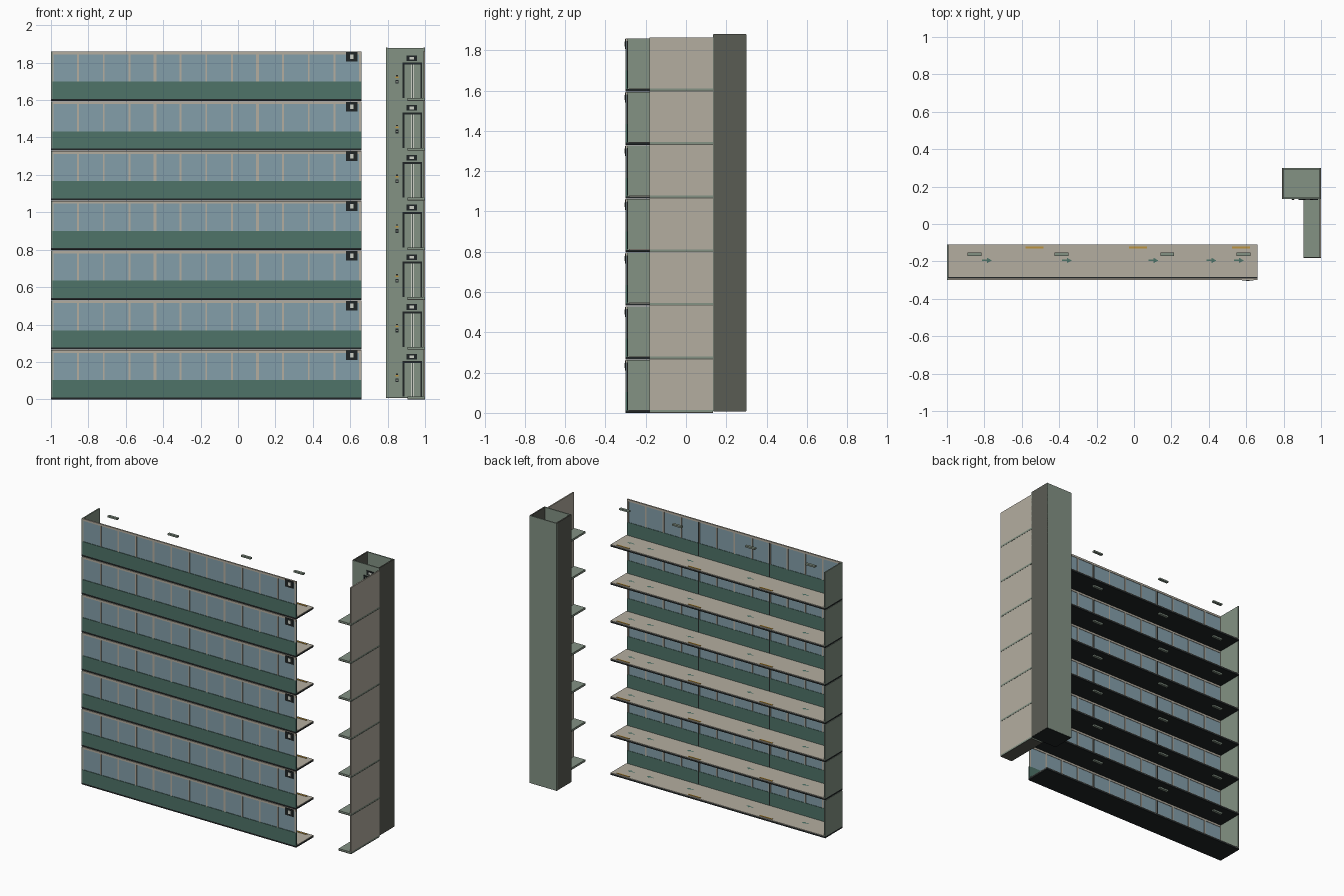
import bpy, bmesh

cube = bpy.data.objects.get("Cube")
if cube:
    bpy.data.objects.remove(cube)


def material(name, r, g, b):
    # sRGB bytes to linear colour
    lin = [(c / 255 / 12.92) if c < 11 else ((c / 255 + 0.055) / 1.055) ** 2.4 for c in (r, g, b)]
    m = bpy.data.materials.new(name)
    m.use_nodes = True
    m.diffuse_color = (*lin, 1)
    m.node_tree.nodes["Principled BSDF"].inputs["Base Color"].default_value = (*lin, 1)
    return m


beige = material("warm beige", 180, 174, 160)
green = material("deep green", 78, 115, 104)
glass_blue = material("glass blue", 132, 159, 170)
sage = material("sage grey", 131, 146, 132)
olive = material("dark olive grey", 90, 92, 84)
black = material("charcoal", 32, 37, 38)
gold = material("gold", 190, 148, 62)
pale = material("pale grey", 205, 208, 198)

FLOORS = 7
PITCH = 0.266


def part(name, boxes, mat, repeat=True):
    """One object from (x0, x1, y0, y1, z0, z1) boxes, repeated on every floor."""
    bm = bmesh.new()
    for x0, x1, y0, y1, z0, z1 in boxes:
        geom = bmesh.ops.create_cube(bm, size=1)["verts"]
        bmesh.ops.scale(bm, vec=(x1 - x0, y1 - y0, z1 - z0), verts=geom)
        bmesh.ops.translate(bm, vec=((x0 + x1) / 2, (y0 + y1) / 2, (z0 + z1) / 2), verts=geom)
    return finish(name, bm, mat, repeat)


def finish(name, bm, mat, repeat=True):
    mesh = bpy.data.meshes.new(name)
    bm.to_mesh(mesh)
    bm.free()
    mesh.materials.append(mat)
    obj = bpy.data.objects.new(name, mesh)
    bpy.context.collection.objects.link(obj)
    if repeat:
        arr = obj.modifiers.new("floors", "ARRAY")
        arr.count = FLOORS
        arr.use_relative_offset = False
        arr.use_constant_offset = True
        arr.constant_offset_displace = (0, 0, PITCH)
    return obj


# Gallery: slabs, floor finish and end wall
L, R = -1.0, 0.66
F, B = -0.30, -0.11
TOP = PITCH
part("gallery_slab", [(L, R, F, B, 0, 0.011)], black)
part("gallery_floor", [(L + 0.008, R, F + 0.016, B, 0.011, 0.015)], beige)
part("gallery_end_wall", [(L, L + 0.008, F, B, 0.011, TOP - 0.003)], sage)

# Gallery front: parapet, glass, rails and mullions
part("parapet", [(L, R, F, F + 0.01, 0.011, 0.103)], green)
part("window_glass", [(L, R, F + 0.004, F + 0.007, 0.103, 0.25)], glass_blue)
part("window_head_rail", [(L, R, F, F + 0.01, 0.249, TOP - 0.003)], beige)
mullions = []
for i in range(13):
    x = -0.992 + i * 0.137
    w = 0.007 if i in (4, 8) else 0.005
    mullions.append((x - w, x + w, F + 0.001, F + 0.01, 0.10, 0.25))
part("window_mullions", mullions, beige)
part("panel_joints", [(x - 0.003, x + 0.003, F + 0.009, F + 0.012, 0.015, 0.25)
                      for x in (-0.444, 0.104)], black)

# Floor plates on the gallery front
part("floor_plate", [(0.577, 0.639, F - 0.003, F + 0.001, 0.21, 0.26)], black)
part("floor_plate_inset", [(0.598, 0.618, F - 0.004, F, 0.223, 0.247)], pale)

# Ceiling lamps, gold guide strips and direction arrows
part("ceiling_lamps", [(x - 0.037, x + 0.037, -0.17, -0.152, 0.25, 0.261)
                       for x in (-0.853, -0.388, 0.178, 0.586)], sage)
part("guide_strips", [(x - 0.048, x + 0.048, -0.13, -0.121, 0.015, 0.018)
                      for x in (-0.533, 0.022, 0.573)], gold)
bm = bmesh.new()
for x in (-0.785, -0.358, 0.105, 0.415, 0.562):
    outline = [(-0.028, -0.004), (0, -0.004), (0, -0.014), (0.026, 0),
               (0, 0.014), (0, 0.004), (-0.028, 0.004)]
    bm.faces.new([bm.verts.new((x + u, -0.195 + v, 0.0175)) for u, v in outline])
finish("floor_arrows", bm, green)

# Lift lobby: slabs and side wall
part("lobby_slab", [(0.905, 1.0, -0.18, 0.135, 0.002, 0.014)], sage)
part("lobby_slab_edge", [(0.905, 1.001, -0.181, 0.135, 0, 0.004)], olive)
part("lobby_side_wall", [(0.991, 1.0, -0.18, 0.135, 0.014, TOP)], beige)

# Lift shaft: open topped tube with a closed base
SL, SR, SF, SB = 0.79, 1.0, 0.135, 0.30
Z0, Z1 = 0.01, 1.88
part("shaft_side_walls", [(x, x + 0.009, SF + 0.001, SB - 0.001, Z0, Z1)
                          for x in (SL, SR - 0.009)], olive, False)
part("shaft_front_wall", [(SL, SR, SF, SF + 0.008, Z0, Z1 - 0.001)], sage, False)
part("shaft_back_wall", [(SL, SR, SB - 0.008, SB, Z0, Z1 - 0.001)], sage, False)
part("shaft_base", [(SL + 0.002, SR - 0.002, SF + 0.002, SB - 0.002, 0.008, 0.014)], black, False)
part("shaft_base_top", [(SL + 0.008, SR - 0.008, SF + 0.007, SB - 0.007, 0.014, 0.018)], sage, False)

# Lift doors with frame, sign and call buttons
part("lift_door_frame", [(0.88, 0.889, SF - 0.006, SF, 0.014, 0.204),
                         (0.976, 0.985, SF - 0.006, SF, 0.014, 0.204),
                         (0.889, 0.976, SF - 0.006, SF, 0.194, 0.204)], black)
part("lift_doors", [(0.889, 0.931, SF - 0.003, SF, 0.014, 0.194),
                    (0.934, 0.976, SF - 0.003, SF, 0.014, 0.194)], sage)
part("lift_door_gap", [(0.931, 0.934, SF - 0.002, SF, 0.014, 0.194)], black)
part("lift_door_trim", [(x, x + 0.004, SF - 0.004, SF, 0.014, 0.194)
                        for x in (0.925, 0.936)], pale)
part("lift_sign", [(0.902, 0.957, SF - 0.005, SF, 0.213, 0.243)], black)
part("lift_sign_inset", [(0.918, 0.941, SF - 0.006, SF, 0.221, 0.235)], pale)
part("call_panel", [(0.843, 0.857, SF - 0.004, SF, 0.092, 0.112)], black)
part("call_panel_button", [(0.847, 0.853, SF - 0.006, SF, 0.099, 0.105)], pale)
part("call_lamp", [(0.841, 0.859, SF - 0.005, SF, 0.121, 0.129)], gold)
part("call_lamp_cap", [(0.844, 0.856, SF - 0.006, SF, 0.131, 0.138)], black)
